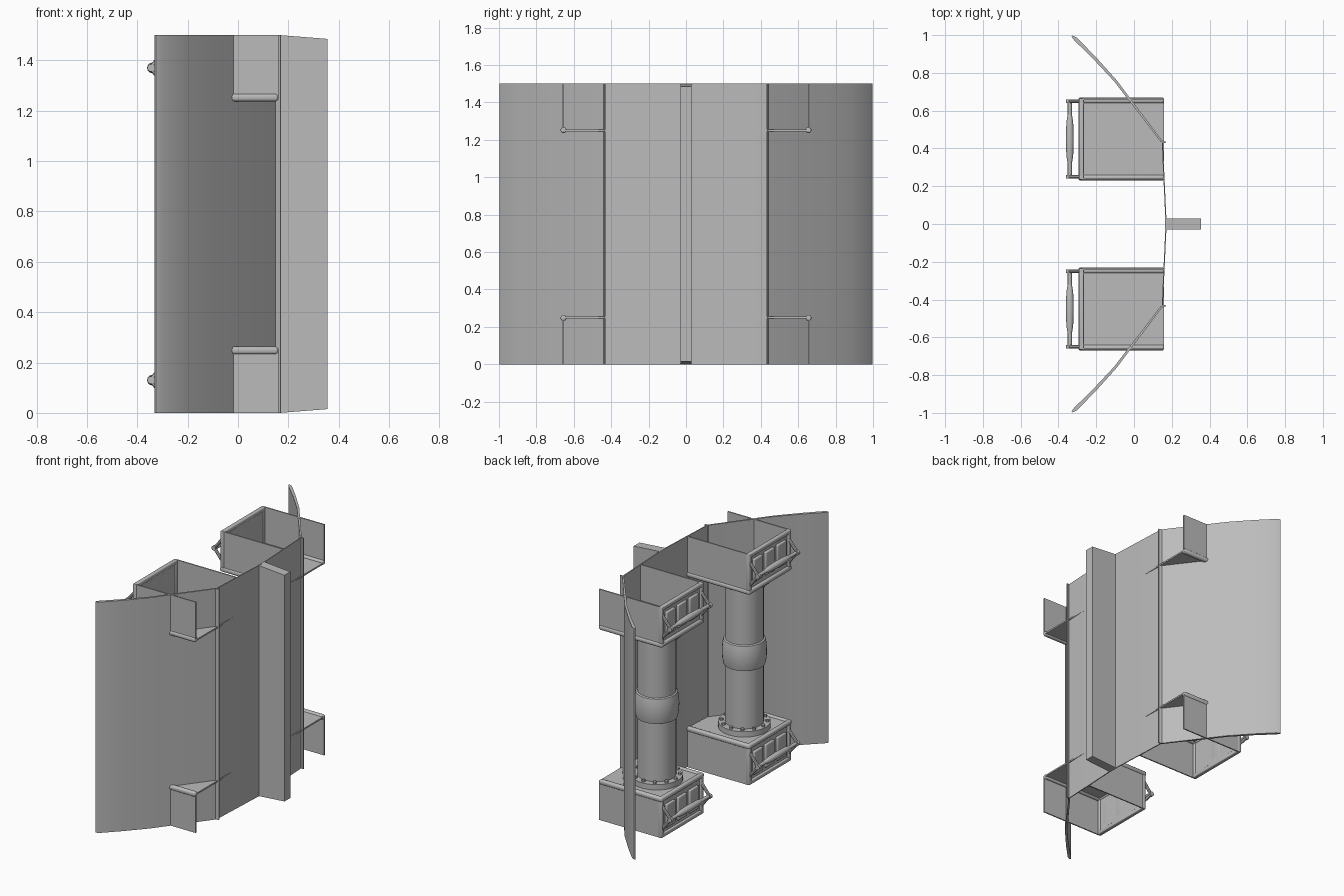
import bpy, bmesh, math
from mathutils import Vector, Matrix

old = bpy.data.objects.get("Cube")
if old:
    bpy.data.objects.remove(old)

GREY = (0.5, 0.5, 0.5, 1)
mat = bpy.data.materials.new("plain grey")
mat.use_nodes = True
mat.diffuse_color = GREY
mat.node_tree.nodes["Principled BSDF"].inputs["Base Color"].default_value = GREY

MID = 0.75      # every object has its origin at mid height, so it mirrors there
RIM = 0.75      # rim height above the origin


def finish(name, bm, mirror=""):
    """Turn a bmesh into a shaded object, mirrored over the given axes."""
    bmesh.ops.recalc_face_normals(bm, faces=bm.faces)
    mesh = bpy.data.meshes.new(name)
    bm.to_mesh(mesh)
    bm.free()
    mesh.materials.append(mat)
    ob = bpy.data.objects.new(name, mesh)
    ob.location.z = MID
    bpy.context.collection.objects.link(ob)
    bpy.ops.object.select_all(action='DESELECT')
    ob.select_set(True)
    bpy.context.view_layer.objects.active = ob
    bpy.ops.object.shade_smooth_by_angle(angle=math.radians(35))
    if mirror:
        mod = ob.modifiers.new("Mirror", 'MIRROR')
        mod.use_axis = ["X" in mirror, "Y" in mirror, "Z" in mirror]
        mod.use_mirror_merge = False
    return ob


def add_box(bm, x, y, z, bevel=0):
    """Box from three (low, high) ranges."""
    part = bmesh.new()
    bmesh.ops.create_cube(part, size=1)
    for v in part.verts:
        v.co = [(r[0] + r[1]) / 2 + c * (r[1] - r[0]) for r, c in zip((x, y, z), v.co)]
    if bevel:
        bmesh.ops.bevel(part, geom=part.edges[:], offset=bevel, segments=3,
                        profile=0.5, affect='EDGES')
    temp = bpy.data.meshes.new("temp")
    part.to_mesh(temp)
    part.free()
    bm.from_mesh(temp)
    bpy.data.meshes.remove(temp)


def add_rod(bm, a, b, radius, sides=12):
    a, b = Vector(a), Vector(b)
    turn = (b - a).to_track_quat('Z', 'Y').to_matrix().to_4x4()
    bmesh.ops.create_cone(bm, cap_ends=True, segments=sides, radius1=radius, radius2=radius,
                          depth=(b - a).length, matrix=Matrix.Translation((a + b) / 2) @ turn)


def add_prism(bm, points, shift):
    """Extrude a closed outline of 3D points along a vector."""
    face = bm.faces.new([bm.verts.new(p) for p in points])
    new = bmesh.ops.extrude_face_region(bm, geom=[face])["geom"]
    bmesh.ops.translate(bm, vec=shift, verts=[g for g in new if isinstance(g, bmesh.types.BMVert)])


def add_turned(bm, profile, x, y, sides=32):
    """Lathe a (radius, height) profile about a vertical axis."""
    verts = [bm.verts.new((x + r, y, z)) for r, z in profile]
    edges = [bm.edges.new(pair) for pair in zip(verts, verts[1:])]
    bmesh.ops.spin(bm, geom=verts + edges, cent=(x, y, 0), axis=(0, 0, 1),
                   angle=math.tau, steps=sides, use_merge=True)
    bmesh.ops.remove_doubles(bm, verts=bm.verts, dist=0.0001)


def slab(name, path, thick, mirror=""):
    """Upright plate that follows an (x, y) path; thick is given per point."""
    left, right = [], []
    for i, p in enumerate(path):
        d = Vector(path[min(i + 1, len(path) - 1)]) - Vector(path[max(i - 1, 0)])
        n = Vector((-d.y, d.x)).normalized() * thick[i] / 2
        left.append((p[0] + n.x, p[1] + n.y, -RIM))
        right.append((p[0] - n.x, p[1] - n.y, -RIM))
    bm = bmesh.new()
    add_prism(bm, left + right[::-1], (0, 0, 2 * RIM))
    return finish(name, bm, mirror)


# Shield: shallow centre plate and two swept wings with a lipped inner edge
slab("centre_plate", [(0.15, -0.43), (0.17, 0), (0.15, 0.43)], [0.006] * 3)
slab("wing", [(0.168, 0.432), (0.145, 0.438), (0.125, 0.465), (-0.10, 0.76),
              (-0.21, 0.88), (-0.31, 0.98), (-0.328, 0.995)],
     [0.008, 0.01, 0.01, 0.014, 0.017, 0.02, 0.008], "Y")

# Fin with slanted ends
bm = bmesh.new()
add_prism(bm, [(0.165, -0.03, -RIM), (0.355, -0.03, 0.015 - RIM),
               (0.355, -0.03, RIM - 0.015), (0.165, -0.03, RIM)], (0, 0.06, 0))
finish("fin", bm)

# Trays: floor, side walls and rounded beads, open towards the shield
FLOOR = 0.495
Y0, Y1 = 0.23, 0.67
bm = bmesh.new()
add_box(bm, (-0.28, 0.16), (Y0 + 0.01, Y1 - 0.01), (FLOOR, FLOOR + 0.01))
for a, b in ((Y0 + 0.006, Y0 + 0.014), (Y1 - 0.014, Y1 - 0.006)):
    add_box(bm, (-0.28, 0.16), (a, b), (FLOOR, RIM))
finish("tray", bm, "YZ")

bm = bmesh.new()
for a, b in ((Y0, Y0 + 0.03), (Y1 - 0.03, Y1)):
    add_box(bm, (-0.29, 0.16), (a, b), (0.487, 0.517), 0.011)
add_box(bm, (-0.295, -0.265), (Y0, Y1), (0.487, 0.517), 0.011)
finish("tray_bead", bm, "YZ")

# End panel with raised frame, ribs and pads
bm = bmesh.new()
add_box(bm, (-0.278, -0.27), (Y0 + 0.01, Y1 - 0.01), (FLOOR, RIM))
for a, b in ((Y0 + 0.004, Y0 + 0.03), (Y1 - 0.03, Y1 - 0.004)):
    add_box(bm, (-0.292, -0.265), (a, b), (FLOOR, RIM), 0.005)
add_box(bm, (-0.292, -0.265), (Y0 + 0.01, Y1 - 0.01), (RIM - 0.025, RIM), 0.005)
for i in range(3):
    y = 0.45 + (i - 1) * 0.12
    add_box(bm, (-0.294, -0.27), (y - 0.045, y + 0.045), (0.55, 0.7), 0.006)
finish("end_panel", bm, "YZ")

# Carrying handles: two V brackets joined by a bar with a thick grip
HZ = 0.62
bm = bmesh.new()
for y in (0.25, 0.65):
    for dz in (-0.085, 0.085):
        add_rod(bm, (-0.275, y, HZ + dz), (-0.345, y, HZ), 0.01, 8)
    add_rod(bm, (-0.345, y - 0.01, HZ), (-0.345, y + 0.01, HZ), 0.015)
add_rod(bm, (-0.34, 0.25, HZ), (-0.34, 0.65, HZ), 0.011)
finish("handle", bm, "YZ")

bm = bmesh.new()
grip = [(0.011, -0.13), (0.018, -0.09), (0.021, 0), (0.018, 0.09), (0.011, 0.13)]
add_turned(bm, grip, 0, 0, 16)
bmesh.ops.transform(bm, verts=bm.verts, matrix=Matrix.Translation((-0.34, 0.45, HZ))
                    @ Matrix.Rotation(math.pi / 2, 4, 'X'))
finish("handle_grip", bm, "YZ")

# Columns between the trays, with a rounded collar at mid height
CX, CY = -0.105, 0.45
bm = bmesh.new()
add_rod(bm, (CX, CY, -FLOOR), (CX, CY, FLOOR), 0.115, 32)
finish("column", bm, "Y")

bm = bmesh.new()
add_turned(bm, [(0.114, -0.085), (0.124, -0.08), (0.131, -0.045), (0.133, 0),
                (0.131, 0.045), (0.124, 0.08), (0.114, 0.085)], CX, CY)
finish("column_collar", bm, "Y")

# Bolted flanges at both column ends
bm = bmesh.new()
add_rod(bm, (CX, CY, 0.46), (CX, CY, FLOOR), 0.155, 32)
finish("flange", bm, "YZ")

bm = bmesh.new()
for i in range(12):
    a = math.tau * i / 12
    x, y = CX + 0.136 * math.cos(a), CY + 0.136 * math.sin(a)
    add_rod(bm, (x, y, 0.447), (x, y, 0.465), 0.011, 6)
finish("flange_bolts", bm, "YZ")
